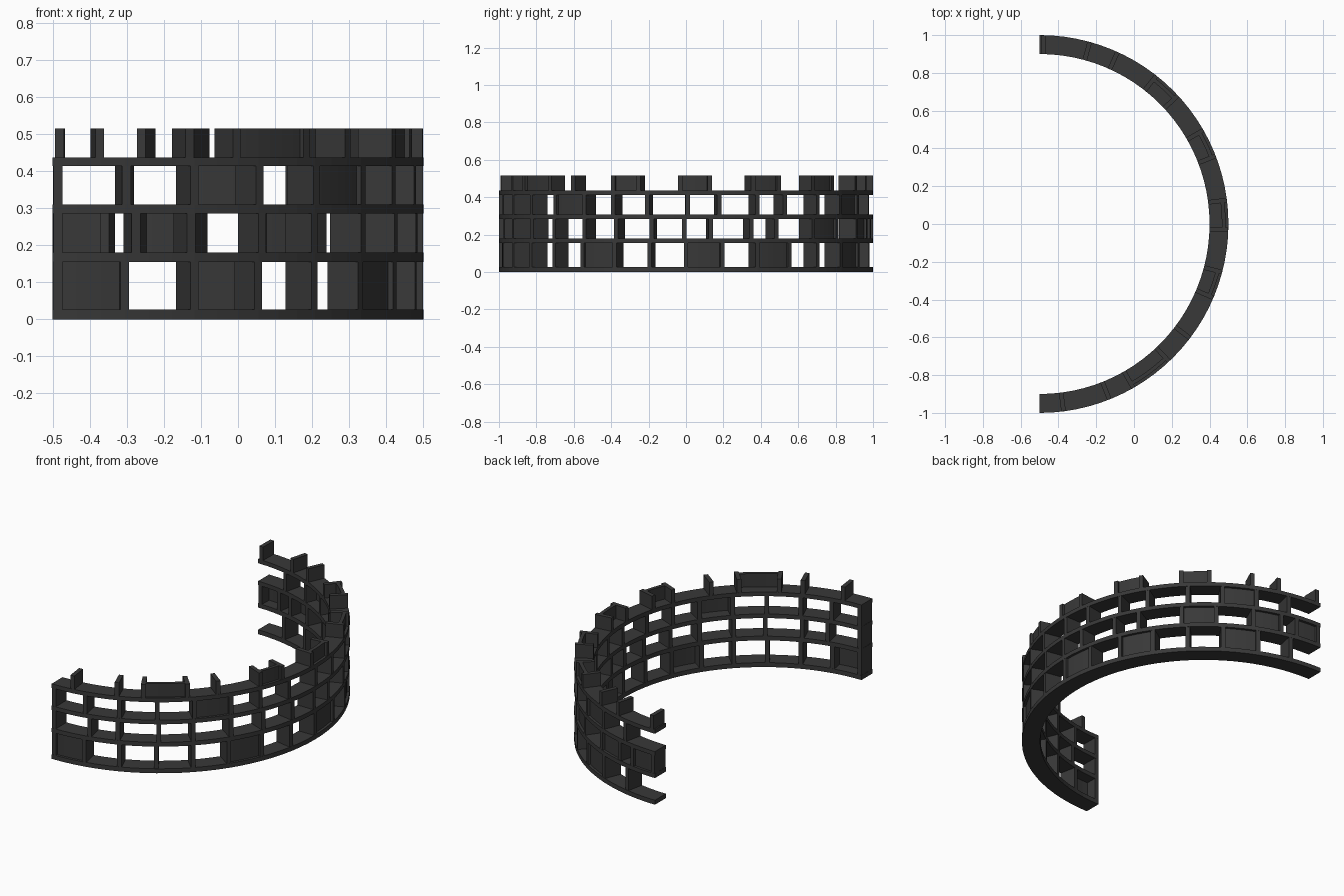
import bpy, bmesh
from math import sin, cos, radians

if "Cube" in bpy.data.objects:
    bpy.data.objects.remove(bpy.data.objects["Cube"])

CX, R_IN, R_OUT = -0.5, 0.9, 1.0     # arc centre x and shelf radii
T = 0.024                            # board thickness

mat = bpy.data.materials.new("dark_grey")
mat.diffuse_color = (0.04, 0.04, 0.04, 1)
mat.use_nodes = True
mat.node_tree.nodes["Principled BSDF"].inputs["Base Color"].default_value = mat.diffuse_color


def finish(name, bm):
    bmesh.ops.recalc_face_normals(bm, faces=bm.faces)
    me = bpy.data.meshes.new(name)
    bm.to_mesh(me)
    bm.free()
    ob = bpy.data.objects.new(name, me)
    me.materials.append(mat)
    bpy.context.collection.objects.link(ob)


def skin(bm, rings):
    # join four-point rings into a closed solid
    vs = [[bm.verts.new(p) for p in r] for r in rings]
    for a, b in zip(vs, vs[1:]):
        for i in range(4):
            j = (i + 1) % 4
            bm.faces.new((a[i], a[j], b[j], b[i]))
    bm.faces.new(vs[0])
    bm.faces.new(vs[-1])


def arc_board(bm, a0, a1, r0, r1, z0, z1, n):
    rings = []
    for i in range(n + 1):
        a = radians(a0 + (a1 - a0) * i / n)
        rings.append([(CX + r * cos(a), r * sin(a), z)
                      for r, z in ((r0, z0), (r1, z0), (r1, z1), (r0, z1))])
    skin(bm, rings)


def upright(bm, angle, z0, z1):
    a = radians(angle)
    rings = []
    for r in (R_IN, R_OUT - 0.001):
        rings.append([(CX + r * cos(a) - s * sin(a), r * sin(a) + s * cos(a), z)
                      for s, z in ((-T/2, z0), (T/2, z0), (T/2, z1), (-T/2, z1))])
    skin(bm, rings)


# curved shelves
for i, (z0, z1) in enumerate([(0, 0.026), (0.155, 0.18), (0.285, 0.309), (0.413, 0.437)]):
    bm = bmesh.new()
    arc_board(bm, -90, 90, R_IN, R_OUT, z0, z1, 48)
    finish(f"shelf_{i + 1}", bm)

# each tier: height range, upright angles, closed cells
step = 11.25
tiers = [
    (0.026, 0.155, [-89.2] + [step * k for k in range(-7, 8)],
     [(-90, -78.75), (-33.75, -22.5), (0, 11.25), (22.5, 33.75), (56.25, 67.5)]),
    (0.18, 0.285, [-89.2, -77, -68, -55.5, -45, -33, -22, -10.6, -0.6, 7.6, 20.5,
                   29, 43, 54, 66, 75.5, 81, 89.2],
     [(81, 90), (66, 75.5), (43, 54)]),
    (0.309, 0.413, [-89.2, -78.5, -67.5, -56, -44.5, -33, -23, -12, 0.5, 10.3, 22.5,
                    32, 45, 56, 67, 78],
     [(-44.5, -33), (56, 67)]),
    (0.437, 0.515, [-82.7, -68.3, -60.2, -46.7, -37.2, -23, -14.8, -1.8, 7.3, 21.1,
                    29.8, 42.9, 51.8, 65.6, 74.6, 88.8],
     [(-60.2, -46.7), (-23, -14.8), (-1.8, 7.3), (21.1, 29.8), (42.9, 51.8)]),
]
for i, (z0, z1, angles, cells) in enumerate(tiers):
    bm = bmesh.new()
    for a in angles:
        upright(bm, a, z0, z1)
    finish(f"uprights_{i + 1}", bm)
    # back panels closing some of the cells
    bm = bmesh.new()
    for a0, a1 in cells:
        arc_board(bm, a0, a1, 0.965, 0.985, z0, z1, 6)
    finish(f"back_panels_{i + 1}", bm)
